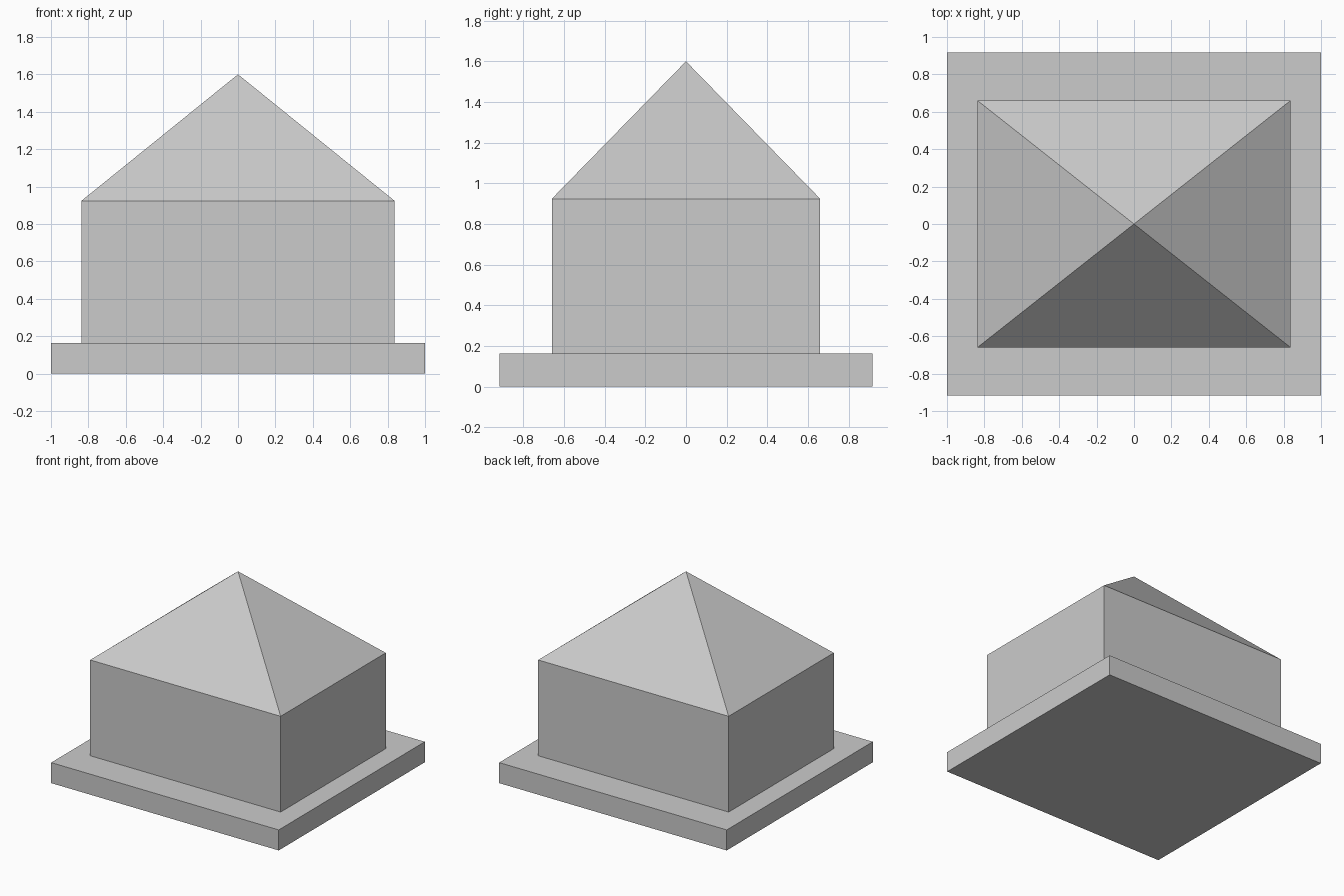
import bpy
import math

if "Cube" in bpy.data.objects:
    bpy.data.objects.remove(bpy.data.objects["Cube"])

BASE_TOP, WALL_TOP, APEX = 0.163, 0.924, 1.6
WALL_X, WALL_Y = 0.837, 0.66   # half sizes of the walls and roof


def box(name, half_x, half_y, z0, z1):
    bpy.ops.mesh.primitive_cube_add(size=2, location=(0, 0, (z0 + z1) / 2))
    ob = bpy.context.object
    ob.name = name
    ob.scale = (half_x, half_y, (z1 - z0) / 2)
    bpy.ops.object.transform_apply(location=True, rotation=False, scale=True)
    return ob


# Wide plinth and the walls standing on it
box("base_slab", 1.0, 0.917, 0, BASE_TOP)
box("walls", WALL_X, WALL_Y, BASE_TOP, WALL_TOP)

# Four-sided pyramid roof, flush with the walls
bpy.ops.mesh.primitive_cone_add(
    vertices=4, radius1=math.sqrt(2), radius2=0, depth=APEX - WALL_TOP,
    location=(0, 0, (WALL_TOP + APEX) / 2), rotation=(0, 0, math.pi / 4))
roof = bpy.context.object
roof.name = "roof"
bpy.ops.object.transform_apply(location=False, rotation=True, scale=False)
roof.scale = (WALL_X, WALL_Y, 1)
bpy.ops.object.transform_apply(location=True, rotation=False, scale=True)
